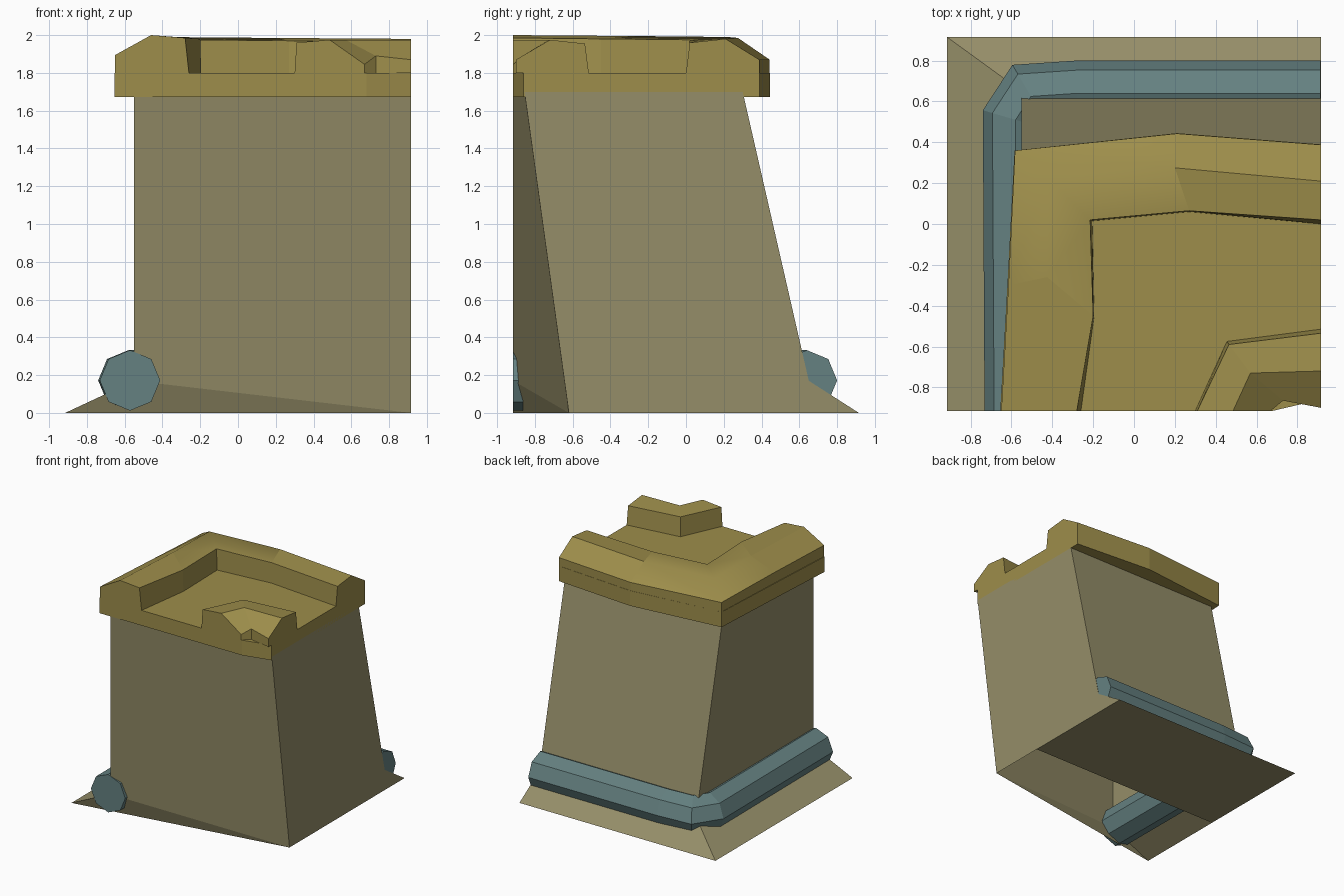
import bpy, bmesh, math
from mathutils import Vector

if "Cube" in bpy.data.objects:
    bpy.data.objects.remove(bpy.data.objects["Cube"], do_unlink=True)


def material(name, rgb):
    mat = bpy.data.materials.new(name)
    mat.use_nodes = True
    mat.diffuse_color = (*rgb, 1)
    mat.node_tree.nodes["Principled BSDF"].inputs["Base Color"].default_value = (*rgb, 1)
    return mat


stone = material("drab stone", (0.30, 0.27, 0.14))
ochre = material("ochre cap", (0.34, 0.27, 0.07))
teal = material("teal roll", (0.13, 0.22, 0.22))


def loft(name, rings, mat, ends=True, smooth_at=None):
    """Skin closed rings of points, merging points that coincide."""
    bm = bmesh.new()
    rows = [[bm.verts.new(p) for p in ring] for ring in rings]
    n = len(rows[0])
    for a, b in zip(rows, rows[1:]):
        for i in range(n):
            j = (i + 1) % n
            bm.faces.new((a[i], a[j], b[j], b[i]))
    if ends:
        bm.faces.new(rows[0])
        bm.faces.new(rows[-1][::-1])
    bmesh.ops.remove_doubles(bm, verts=bm.verts, dist=0.0005)
    bmesh.ops.recalc_face_normals(bm, faces=bm.faces)
    # soften only the folds that meet at the chosen point
    if smooth_at:
        for f in bm.faces:
            f.smooth = True
        for e in bm.edges:
            e.smooth = any((v.co - Vector(smooth_at)).length < 0.001 for v in e.verts)
    mesh = bpy.data.meshes.new(name)
    bm.to_mesh(mesh)
    bm.free()
    mesh.materials.append(mat)
    obj = bpy.data.objects.new(name, mesh)
    bpy.context.collection.objects.link(obj)
    return obj


E = 0.915  # half width of the footprint

# Tapered body with flared foot, open underneath towards the front
foot = [(-E, -E, 0), (-E, E, 0), (E, E, 0), (E, -0.62, 0)]
ankle = [(-0.55, -E, 0.17), (-0.55, 0.65, 0.17), (E, 0.65, 0.17), (E, -0.62, 0)]
neck = [(-0.55, -E, 1.7), (-0.55, 0.3, 1.7), (E, 0.3, 1.7), (E, -0.855, 1.7)]
loft("body", [foot, ankle, neck], stone, ends=False)

# Partial floor under the back
floor = bpy.data.meshes.new("underside")
floor.from_pydata([(-E, -0.12, 0), (-E, E, 0), (E, E, 0), (E, -0.12, 0)], [], [(0, 1, 2, 3)])
floor.materials.append(stone)
bpy.context.collection.objects.link(bpy.data.objects.new("underside", floor))

# Eight-sided roll around the foot, mitred at its bends
path = [Vector(p) for p in ((-0.572, -E - 0.001), (-0.58, 0.51), (-0.505, 0.625),
                            (-0.28, 0.64), (E - 0.002, 0.64))]
R = 0.16
rings = []
for i, p in enumerate(path):
    before = (p - path[i - 1]).normalized() if i else Vector((0, 1))
    after = (path[i + 1] - p).normalized() if i < len(path) - 1 else Vector((1, 0))
    along = (before + after).normalized()
    side = Vector((-along.y, along.x)) / along.dot(after)
    rings.append([(p.x + side.x * R * math.cos(a), p.y + side.y * R * math.cos(a),
                   0.172 + R * math.sin(a))
                  for a in (k * math.tau / 8 for k in range(8))])
loft("foot_roll", rings, teal)

# Cap slab
outline = [(-0.655, -E), (-0.62, -0.3), (-0.585, 0.36), (0.21, 0.445), (E, 0.39),
           (E, -0.86), (0.68, -E)]
loft("cap_slab", [[(x, y, z) for x, y in outline] for z in (1.672, 1.8)], ochre)


def section(outer, outer_z, ridge, ridge_z, inner, inner_z, foot_point):
    """Rim cross-section: outer wall, bevel, ridge, inner wall."""
    return [(*outer, 1.8), (*outer, outer_z), (*ridge, ridge_z),
            (*inner, inner_z), (*foot_point, 1.8)]


# Raised rim along the right and back edges
loft("cap_rim", [
    section((-0.65, -E), 1.895, (-0.46, -E), 2.0, (-0.28, -E), 1.985, (-0.26, -E)),
    section((-0.615, -0.3), 1.89, (-0.425, -0.26), 1.995, (-0.2, -0.45), 1.98, (-0.195, -0.45)),
    section((-0.583, 0.36), 1.88, (-0.42, 0.22), 1.99, (-0.215, 0.02), 1.975, (-0.205, 0.015)),
    section((0.21, 0.443), 1.87, (0.2, 0.275), 1.985, (0.27, 0.065), 1.97, (0.27, 0.06)),
    section((E, 0.388), 1.87, (E, 0.21), 1.98, (E, 0.02), 1.96, (E, 0.0)),
], ochre, smooth_at=(-0.42, 0.22, 1.99))

# Short raised piece at the front left corner
loft("cap_corner", [
    section((0.67, -E), 1.845, (0.485, -E), 1.975, (0.31, -E), 1.96, (0.3, -E)),
    section((0.73, -0.865), 1.89, (0.57, -0.73), 1.975, (0.465, -0.59), 1.96, (0.455, -0.575)),
    section((E, -0.9), 1.87, (E, -0.72), 1.975, (E, -0.535), 1.955, (E, -0.515)),
], ochre)
